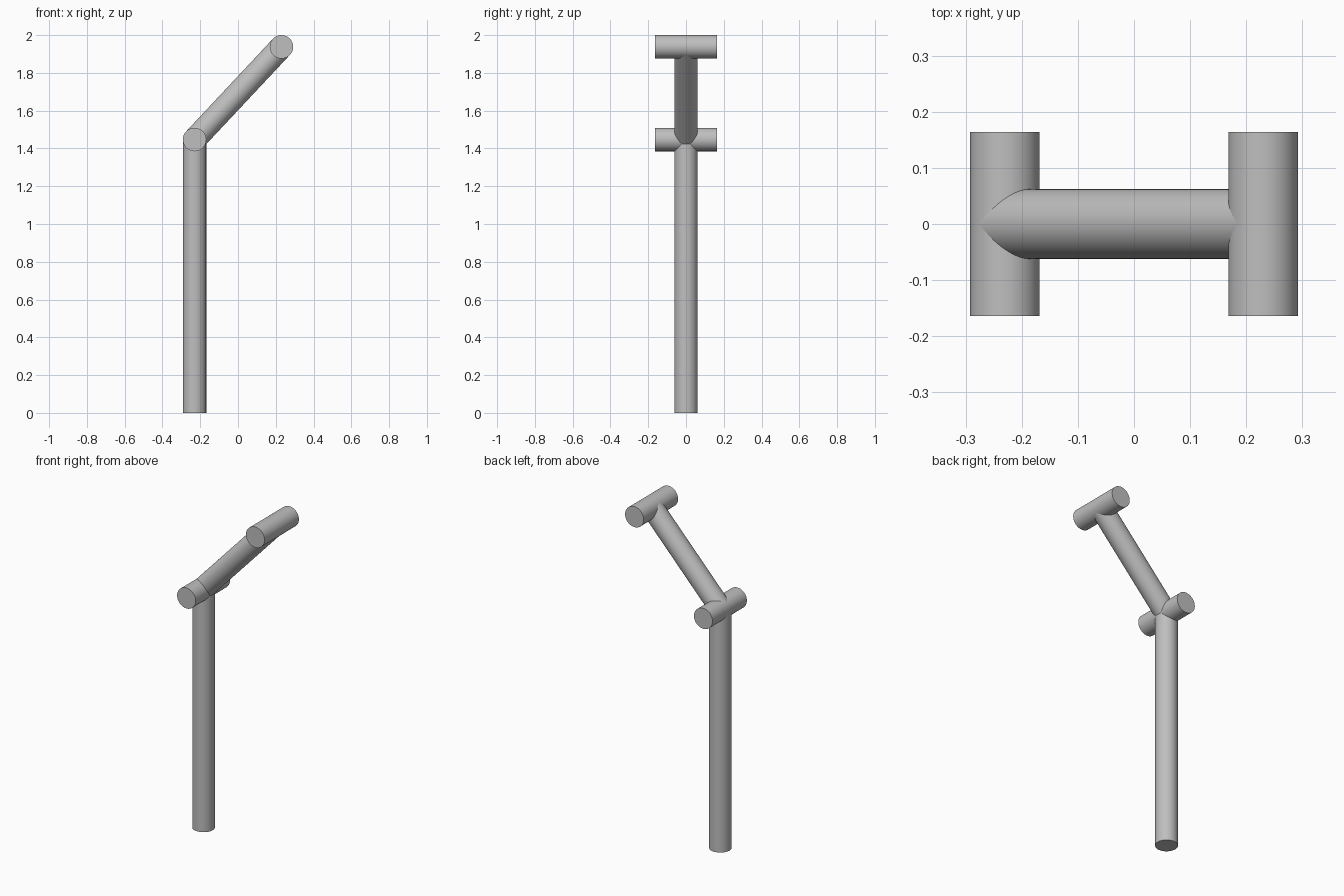
import bpy
import math
from mathutils import Vector

cube = bpy.data.objects.get("Cube")
if cube:
    bpy.data.objects.remove(cube, do_unlink=True)

RADIUS = 0.062
HALF_PIN = 0.164
ELBOW = Vector((-0.23, 0, 1.447))
TIP = Vector((0.23, 0, 1.938))

grey = bpy.data.materials.new("Plain grey")
grey.use_nodes = True
colour = (0.52, 0.52, 0.52, 1)
grey.diffuse_color = colour
grey.node_tree.nodes["Principled BSDF"].inputs["Base Color"].default_value = colour


def rod(name, start, end):
    """Smooth capped cylinder running between two points."""
    axis = end - start
    bpy.ops.mesh.primitive_cylinder_add(
        vertices=64, radius=RADIUS, depth=axis.length,
        location=(start + end) / 2,
        rotation=axis.to_track_quat('Z', 'Y').to_euler())
    obj = bpy.context.object
    obj.name = name
    obj.data.materials.append(grey)
    bpy.ops.object.shade_smooth_by_angle(angle=math.radians(30))
    return obj


# Upright post and slanted arm
rod("post", Vector((ELBOW.x, 0, 0)), ELBOW)
rod("arm", ELBOW, TIP)

# Cross pins at both joints
side = Vector((0, HALF_PIN, 0))
for name, centre in (("elbow_pin", ELBOW), ("tip_pin", TIP)):
    rod(name, centre - side, centre + side)
